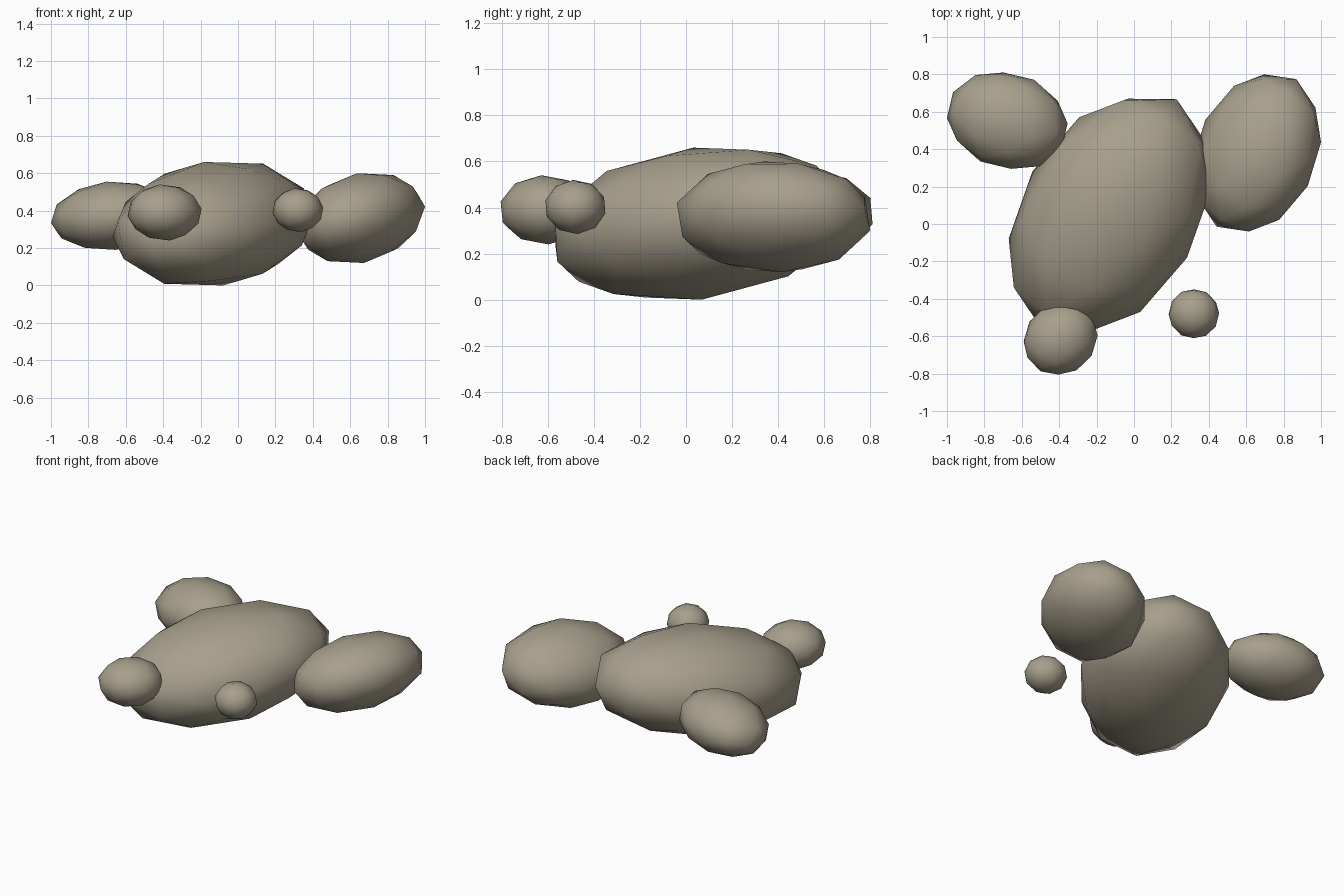
import bpy, bmesh
from mathutils import Matrix, Vector

if "Cube" in bpy.data.objects:
    bpy.data.objects.remove(bpy.data.objects["Cube"])

mat = bpy.data.materials.new("stone taupe")
mat.diffuse_color = (0.39, 0.35, 0.265, 1)
mat.use_nodes = True
mat.node_tree.nodes["Principled BSDF"].inputs["Base Color"].default_value = mat.diffuse_color


def matrix_sqrt(m):
    # Denman-Beavers iteration
    y, z = m.copy(), Matrix.Identity(3)
    for _ in range(14):
        y, z = (y + z.inverted()) * 0.5, (z + y.inverted()) * 0.5
    return y


def boulder(name, lo, hi, xy=0, xz=0, yz=0, spin=(0.4, 0.3, 0.2)):
    """Tilted low-poly ellipsoid filling the box lo..hi; xy, xz, yz set its slant."""
    lo, hi = Vector(lo), Vector(hi)
    h, c = (hi - lo) / 2, (hi + lo) / 2
    corr = Matrix(((1, xy, xz), (xy, 1, yz), (xz, yz, 1)))
    size = Matrix.Diagonal(h)
    shape = matrix_sqrt(size @ corr @ size)
    turn = (Matrix.Rotation(spin[2], 3, 'Z') @ Matrix.Rotation(spin[1], 3, 'Y')
            @ Matrix.Rotation(spin[0], 3, 'X'))
    bm = bmesh.new()
    bmesh.ops.create_icosphere(bm, subdivisions=2, radius=1)
    for v in bm.verts:
        v.co = shape @ (turn @ v.co)
    # stretch the faceted shape to the exact box
    for i in range(3):
        m = max(v.co[i] for v in bm.verts)
        for v in bm.verts:
            v.co[i] *= h[i] / m
    for f in bm.faces:
        f.smooth = True
    me = bpy.data.meshes.new(name)
    bm.to_mesh(me)
    bm.free()
    me.materials.append(mat)
    ob = bpy.data.objects.new(name, me)
    ob.location = c
    bpy.context.collection.objects.link(ob)


# large central stone, leaning up towards the back right
boulder("main_boulder", (-0.67, -0.57, 0), (0.41, 0.67, 0.66), 0.35, 0.14, 0.2)
# two medium stones at the back
boulder("right_boulder", (0.31, -0.04, 0.12), (1.0, 0.80, 0.60), 0.24, 0.2, 0)
boulder("left_boulder", (-1.0, 0.295, 0.19), (-0.355, 0.81, 0.555), -0.14, 0.12, 0)
# two small stones at the front
boulder("front_left_stone", (-0.59, -0.805, 0.24), (-0.195, -0.42, 0.54), 0.1)
boulder("front_right_stone", (0.185, -0.61, 0.285), (0.455, -0.35, 0.52))
